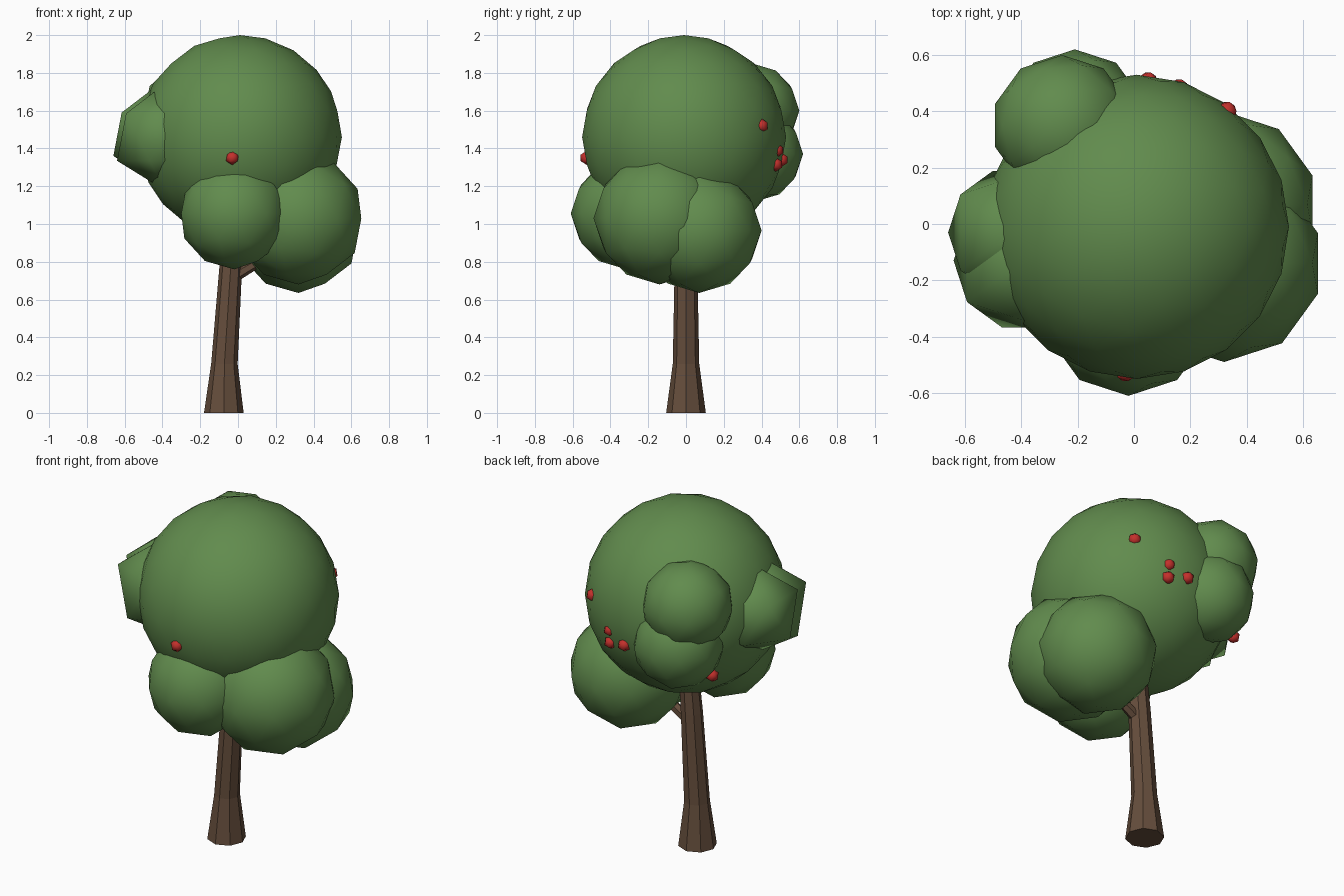
import bpy, bmesh, math
from mathutils import Vector

if "Cube" in bpy.data.objects:
    bpy.data.objects.remove(bpy.data.objects["Cube"])


def material(name, color):
    m = bpy.data.materials.new(name)
    m.diffuse_color = (*color, 1)
    m.use_nodes = True
    m.node_tree.nodes["Principled BSDF"].inputs["Base Color"].default_value = m.diffuse_color
    return m


LEAF = material("leaf_green", (0.12, 0.26, 0.075))
BARK = material("bark_brown", (0.13, 0.075, 0.045))
RED = material("fruit_red", (0.55, 0.03, 0.025))


def finish(bm, name, mat, smooth):
    me = bpy.data.meshes.new(name)
    bmesh.ops.recalc_face_normals(bm, faces=bm.faces)
    for f in bm.faces:
        f.smooth = smooth
    bm.to_mesh(me)
    bm.free()
    me.materials.append(mat)
    ob = bpy.data.objects.new(name, me)
    bpy.context.collection.objects.link(ob)
    return ob


def ball(name, center, radius, subdiv, mat):
    bm = bmesh.new()
    bmesh.ops.create_icosphere(bm, subdivisions=subdiv, radius=radius)
    ob = finish(bm, name, mat, True)
    ob.location = center
    return ob


def tube(name, rings, sides, axis=(0, 0, 1)):
    """Loft of (x, y, z, radius) rings lying square to the axis."""
    bm = bmesh.new()
    turn = Vector((0, 0, 1)).rotation_difference(Vector(axis))
    loops = []
    for x, y, z, r in rings:
        loop = []
        for i in range(sides):
            a = math.tau * i / sides
            p = turn @ Vector((r * math.cos(a), r * math.sin(a), 0))
            loop.append(bm.verts.new(p + Vector((x, y, z))))
        loops.append(loop)
    for lo, hi in zip(loops, loops[1:]):
        for i in range(sides):
            j = (i + 1) % sides
            bm.faces.new((lo[i], lo[j], hi[j], hi[i]))
    bm.faces.new(loops[0][::-1])
    bm.faces.new(loops[-1])
    return finish(bm, name, BARK, False)


# Trunk with flared foot and a slight lean, plus one side branch
tube("trunk", [(-0.075, 0, 0, 0.105), (-0.072, 0, 0.26, 0.07),
               (-0.038, 0, 0.78, 0.06), (-0.01, 0, 1.12, 0.05)], 8)
tube("branch", [(-0.04, 0, 0.71, 0.032), (0.28, 0, 0.9, 0.022)], 6,
     (0.32, 0, 0.19))

# Main crown
ball("crown", (0.01, -0.01, 1.46), 0.54, 3, LEAF)

# Smaller leaf clumps around the crown
clumps = [
    ("front_clump", (-0.02, -0.315, 1.055), 0.295, 2),
    ("right_front_clump", (0.32, -0.14, 1.03), 0.35, 2),
    ("right_back_clump", (0.32, 0.07, 0.965), 0.33, 2),
    ("back_upper_clump", (-0.255, 0.35, 1.6), 0.25, 2),
    ("back_lower_clump", (-0.21, 0.37, 1.37), 0.25, 2),
    ("left_back_clump", (-0.43, -0.03, 1.475), 0.257, 1),
    ("left_front_clump", (-0.39, -0.13, 1.46), 0.28, 1),
]
for name, center, radius, subdiv in clumps:
    ball(name, center, radius, subdiv, LEAF)

# Fruit
fruit = [(-0.03, -0.525, 1.35), (0.33, 0.40, 1.52), (0.16, 0.48, 1.39),
         (0.16, 0.475, 1.315), (0.05, 0.505, 1.34), (-0.41, 0.34, 1.22)]
for i, p in enumerate(fruit):
    ball(f"fruit_{i + 1}", p, 0.038, 1, RED)
